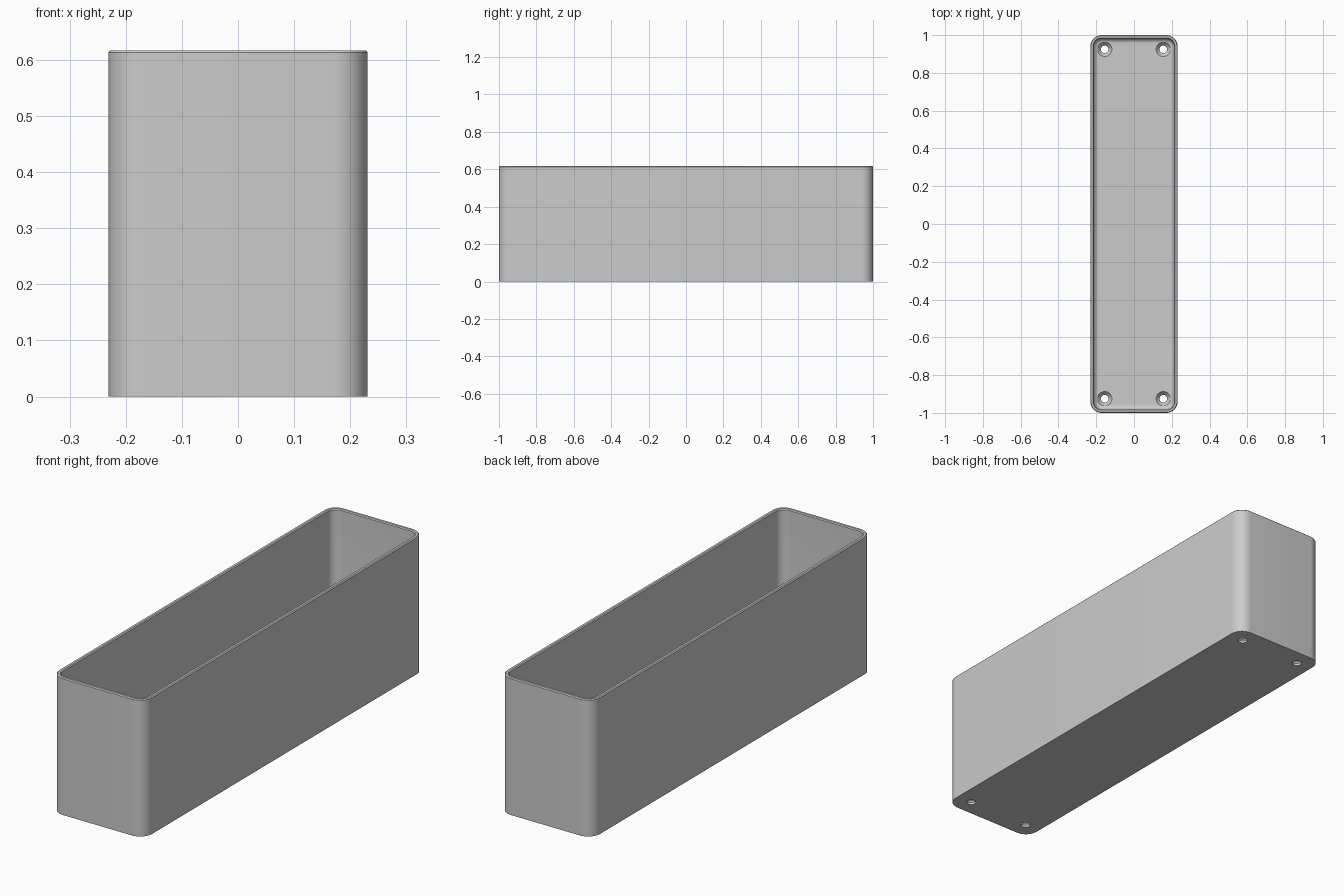
import bpy, bmesh, math
from mathutils import Vector

cube = bpy.data.objects.get("Cube")
if cube:
    bpy.data.objects.remove(cube, do_unlink=True)

HX, HY, HEIGHT = 0.231, 1.0, 0.617
RADIUS, WALL, FLOOR, FILLET = 0.06, 0.018, 0.03, 0.025
CORNER_STEPS = 12

grey = bpy.data.materials.new("plain grey")
grey.use_nodes = True
colour = (0.6, 0.6, 0.6, 1)
grey.diffuse_color = colour
grey.node_tree.nodes["Principled BSDF"].inputs["Base Color"].default_value = colour


def rounded_ring(bm, inset, z):
    """Rounded rectangle of vertices, inset from the outer wall."""
    r = RADIUS - inset
    verts = []
    for k, (sx, sy) in enumerate([(1, 1), (-1, 1), (-1, -1), (1, -1)]):
        for i in range(CORNER_STEPS + 1):
            a = math.pi / 2 * (k + i / CORNER_STEPS)
            verts.append(bm.verts.new((sx * (HX - RADIUS) + r * math.cos(a),
                                       sy * (HY - RADIUS) + r * math.sin(a), z)))
    return verts


def circle_ring(bm, x, y, r, z, n=32):
    return [bm.verts.new((x + r * math.cos(2 * math.pi * i / n),
                          y + r * math.sin(2 * math.pi * i / n), z)) for i in range(n)]


def skin(bm, rings):
    """Closed solid through a stack of rings."""
    for a, b in zip(rings, rings[1:]):
        for i in range(len(a)):
            j = (i + 1) % len(a)
            bm.faces.new((a[i], a[j], b[j], b[i]))
    bm.faces.new(rings[0][::-1])
    bm.faces.new(rings[-1])


def make_object(name, bm):
    bmesh.ops.recalc_face_normals(bm, faces=bm.faces)
    mesh = bpy.data.meshes.new(name)
    bm.to_mesh(mesh)
    bm.free()
    mesh.materials.append(grey)
    obj = bpy.data.objects.new(name, mesh)
    bpy.context.collection.objects.link(obj)
    return obj


# Open box: outer wall, chamfered rim, inner wall and filleted floor
bm = bmesh.new()
edge = 0.004
profile = [(0, 0), (0, HEIGHT - edge), (edge, HEIGHT),
           (WALL - edge, HEIGHT), (WALL, HEIGHT - edge)]
for i in range(7):
    a = math.pi / 2 * i / 6
    profile.append((WALL + FILLET * (1 - math.cos(a)),
                    FLOOR + FILLET * (1 - math.sin(a))))
skin(bm, [rounded_ring(bm, inset, z) for inset, z in profile])
box = make_object("planter_box", bm)

# Countersunk screw holes in the four floor corners
bm = bmesh.new()
for sx in (-1, 1):
    for sy in (-1, 1):
        stack = [(0.02, -0.02), (0.02, 0.01), (0.038, FLOOR), (0.038, FLOOR + 0.02)]
        skin(bm, [circle_ring(bm, sx * 0.155, sy * 0.925, r, z) for r, z in stack])
cutter = make_object("screw_hole_cutter", bm)

cut = box.modifiers.new("screw holes", 'BOOLEAN')
cut.operation = 'DIFFERENCE'
cut.solver = 'EXACT'
cut.object = cutter
bpy.context.view_layer.objects.active = box
box.select_set(True)
bpy.ops.object.modifier_apply(modifier=cut.name)
bpy.data.objects.remove(cutter, do_unlink=True)

bpy.ops.object.shade_smooth_by_angle(angle=math.radians(30))
